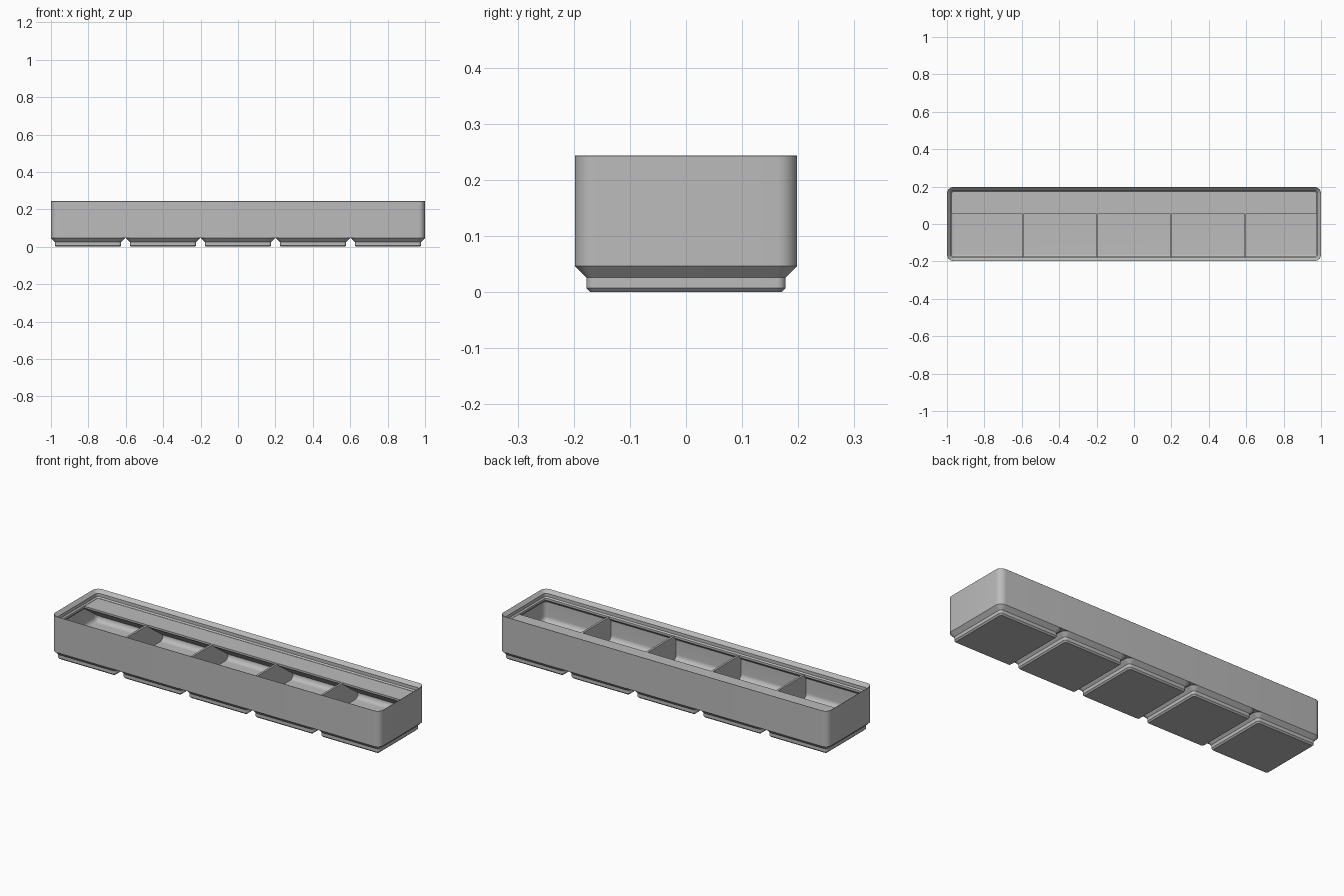
import bpy, bmesh, math

cube = bpy.data.objects.get("Cube")
if cube:
    bpy.data.objects.remove(cube, do_unlink=True)

# One plain grey for the whole tray
grey = bpy.data.materials.new("plain_grey")
grey.use_nodes = True
grey.diffuse_color = (0.5, 0.5, 0.5, 1)
grey.node_tree.nodes["Principled BSDF"].inputs["Base Color"].default_value = (0.5, 0.5, 0.5, 1)

HALF_X, HALF_Y, RADIUS = 1.0, 0.198, 0.0358
CELLS, PITCH = 5, 0.401
BASE_TOP, RIM, SHELF_Z, FLOOR = 0.0465, 0.2437, 0.2005, 0.068


def finish(name, bm, smooth=True):
    bmesh.ops.recalc_face_normals(bm, faces=bm.faces)
    mesh = bpy.data.meshes.new(name)
    bm.to_mesh(mesh)
    bm.free()
    mesh.materials.append(grey)
    ob = bpy.data.objects.new(name, mesh)
    bpy.context.collection.objects.link(ob)
    if smooth:
        bpy.ops.object.select_all(action='DESELECT')
        ob.select_set(True)
        bpy.context.view_layer.objects.active = ob
        bpy.ops.object.shade_smooth_by_angle(angle=math.radians(25))
    return ob


def ring(bm, hx, hy, inset, z, cx=0, steps=8):
    """Rounded rectangle of vertices, inset from the outline."""
    r = max(RADIUS - inset, 0.003)
    pts = []
    for corner, (sx, sy) in enumerate([(1, 1), (-1, 1), (-1, -1), (1, -1)]):
        for i in range(steps + 1):
            a = (corner + i / steps) * math.pi / 2
            pts.append(bm.verts.new((cx + sx * (hx - inset - r) + r * math.cos(a),
                                     sy * (hy - inset - r) + r * math.sin(a), z)))
    return pts


def loft(name, hx, hy, profile, cx=0):
    """Skin a stack of (inset, z) rings and cap both ends."""
    bm = bmesh.new()
    rings = [ring(bm, hx, hy, inset, z, cx) for inset, z in profile]
    for a, b in zip(rings, rings[1:]):
        for i in range(len(a)):
            j = (i + 1) % len(a)
            bm.faces.new((a[i], a[j], b[j], b[i]))
    bm.faces.new(rings[0])
    bm.faces.new(rings[-1])
    return finish(name, bm)


def extrude_x(name, outline, x0, x1):
    """Prism along x from a (y, z) outline."""
    bm = bmesh.new()
    face = bm.faces.new([bm.verts.new((x0, y, z)) for y, z in outline])
    out = bmesh.ops.extrude_face_region(bm, geom=[face])
    moved = [v for v in out["geom"] if isinstance(v, bmesh.types.BMVert)]
    bmesh.ops.translate(bm, verts=moved, vec=(x1 - x0, 0, 0))
    return finish(name, bm, smooth=False)


# Tray shell: outer wall, stepped stacking lip, inner wall, rounded floor edge
wall, fillet = 0.0091, 0.027
profile = [(0, BASE_TOP), (0, RIM - 0.001), (0.001, RIM),
           (0.018, RIM - 0.018), (0.018, RIM - 0.0355),
           (0.0248, RIM - 0.042), (0.0248, RIM - 0.0535), (wall, RIM - 0.069)]
for i in range(9):
    a = i / 8 * math.pi / 2
    profile.append((wall + fillet * (1 - math.cos(a)), FLOOR + fillet * (1 - math.sin(a))))
loft("tray_shell", HALF_X, HALF_Y, profile)

# Stepped feet under each cell
foot = [(0.028, 0), (0.0204, 0.0076), (0.0204, 0.026), (0, BASE_TOP)]
for i in range(CELLS):
    loft(f"foot_{i + 1}", HALF_Y, HALF_Y, foot, cx=(i - (CELLS - 1) / 2) * PITCH)

# Dividers between compartments
for i in range(CELLS - 1):
    x = (i - (CELLS - 2) / 2) * 0.396
    extrude_x(f"divider_{i + 1}", [(-0.192, 0.06), (0.192, 0.06), (0.192, 0.2), (-0.192, 0.2)],
              x - 0.0057, x + 0.0057)

# Label shelf along the back with a sloping underside
extrude_x("label_shelf", [(0.057, SHELF_Z), (0.19, SHELF_Z), (0.19, 0.095), (0.057, 0.19)],
          -0.985, 0.985)
